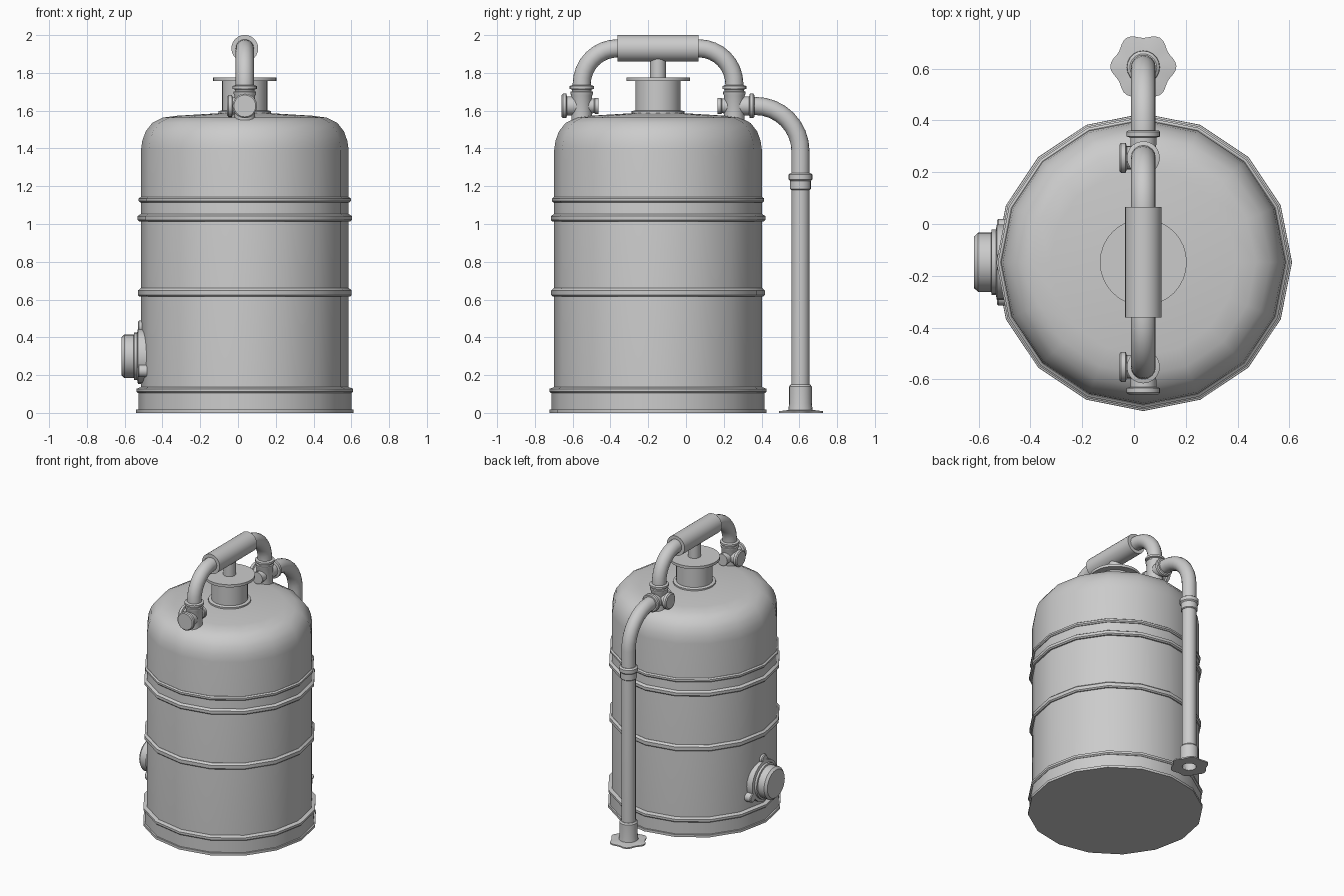
import bpy, bmesh
from math import cos, sin, pi, radians
from mathutils import Vector

cube = bpy.data.objects.get("Cube")
if cube:
    bpy.data.objects.remove(cube, do_unlink=True)

metal = bpy.data.materials.new("grey metal")
metal.use_nodes = True
metal.diffuse_color = (0.6, 0.6, 0.6, 1)
metal.node_tree.nodes["Principled BSDF"].inputs["Base Color"].default_value = (0.6, 0.6, 0.6, 1)

CX, CY = 0.036, -0.148       # tank axis
UP, LEFT, RIGHT = Vector((0, 0, 1)), Vector((1, 0, 0)), Vector((-1, 0, 0))
FRONT, BACK = Vector((0, -1, 0)), Vector((0, 1, 0))


def finish(obj, angle=32):
    bpy.ops.object.select_all(action="DESELECT")
    obj.select_set(True)
    bpy.context.view_layer.objects.active = obj
    bpy.ops.object.shade_smooth_by_angle(angle=radians(angle))
    return obj


def lathe(name, profile, origin, axis=UP, sides=20, hollow=False, lobes=0, depth=0):
    """Turn (radius, distance) pairs about an axis; hollow joins the ends of the profile."""
    bm = bmesh.new()
    turn = UP.rotation_difference(axis)
    rings = []
    for r, d in profile:
        ring = []
        for i in range(sides):
            a = 2 * pi * i / sides
            rr = r * (1 + depth * cos(lobes * a))
            ring.append(bm.verts.new(Vector(origin) + turn @ Vector((rr * cos(a), rr * sin(a), d))))
        rings.append(ring)
    pairs = list(zip(rings, rings[1:]))
    if hollow:
        pairs.append((rings[-1], rings[0]))
    else:
        bm.faces.new(rings[0])
        bm.faces.new(rings[-1])
    for low, high in pairs:
        for i in range(sides):
            j = (i + 1) % sides
            bm.faces.new((low[i], low[j], high[j], high[i]))
    bmesh.ops.recalc_face_normals(bm, faces=bm.faces)
    mesh = bpy.data.meshes.new(name)
    bm.to_mesh(mesh)
    bm.free()
    mesh.materials.append(metal)
    obj = bpy.data.objects.new(name, mesh)
    bpy.context.collection.objects.link(obj)
    return finish(obj)


def pipe(name, points, radius):
    """Round pipe along a list of points."""
    curve = bpy.data.curves.new(name, "CURVE")
    curve.dimensions = "3D"
    curve.bevel_depth = radius
    curve.bevel_resolution = 6
    curve.use_fill_caps = True
    spline = curve.splines.new("POLY")
    spline.points.add(len(points) - 1)
    for p, co in zip(spline.points, points):
        p.co = (*co, 1)
    curve.materials.append(metal)
    obj = bpy.data.objects.new(name, curve)
    bpy.context.collection.objects.link(obj)
    bpy.ops.object.select_all(action="DESELECT")
    obj.select_set(True)
    bpy.context.view_layer.objects.active = obj
    bpy.ops.object.convert(target="MESH")
    return finish(bpy.context.object)


def bend(y, z, radius, side, steps=8):
    """Quarter turn from level, starting at (y, z), to straight down."""
    angles = [pi / 2 * i / steps for i in range(steps + 1)]
    return [(CX, y + side * radius * sin(a), z - radius * (1 - cos(a))) for a in angles]


# Tank shell with rounded shoulder
lathe("tank_body", [(0.55, 0.01), (0.55, 1.39), (0.543, 1.44), (0.525, 1.49), (0.49, 1.535),
                    (0.435, 1.563), (0.36, 1.573), (0.13, 1.587)], (CX, CY, 0), sides=16)

# Base and hoops
lathe("base_plate", [(0.575, 0), (0.575, 0.018)], (CX, CY, 0), sides=16)
lathe("base_band", [(0.564, 0.01), (0.564, 0.12)], (CX, CY, 0), sides=16)
hoops = [("base_hoop", 0.108, 0.028, 0.574), ("middle_hoop", 0.62, 0.04, 0.566),
         ("lower_pair_hoop", 1.018, 0.034, 0.568), ("upper_pair_hoop", 1.118, 0.024, 0.562)]
for name, z, h, r in hoops:
    lathe(name, [(0.54, z - 0.004), (r - 0.008, z - 0.004), (r, z + 0.004), (r, z + h * 0.7),
                 (0.552, z + h), (0.54, z + h)], (CX, CY, 0), sides=16, hollow=True)

# Filler neck with lid and stem
lathe("filler_neck", [(0.14, 1.56), (0.14, 1.597), (0.12, 1.602), (0.12, 1.757), (0.168, 1.757),
                      (0.168, 1.776), (0.042, 1.776), (0.042, 1.88)], (CX, CY, 0), sides=32)

# Top handle: grip and two bent arms, each ending in a valve
GRIP_Z, GRIP_HALF, ARM = 1.93, 0.214, 0.19
lathe("handle_grip", [(0.071, -GRIP_HALF), (0.071, GRIP_HALF)], (CX, CY, GRIP_Z), BACK, sides=24)
VALVE_Z = 1.625
for label, side, out in (("front", -1, FRONT), ("rear", 1, BACK)):
    y = CY + side * GRIP_HALF
    path = [(CX, y - side * 0.05, GRIP_Z)] + bend(y, GRIP_Z, ARM, side)
    y += side * ARM
    pipe(label + "_handle_arm", path + [(CX, y, 1.66)], 0.048)
    lathe(label + "_valve_body", [(0.046, 1.535), (0.055, 1.545), (0.055, 1.68), (0.06, 1.69),
                                  (0.06, 1.70), (0.052, 1.703), (0.052, 1.712), (0.064, 1.716),
                                  (0.064, 1.73), (0.05, 1.735)], (CX, y, 0))
    lathe(label + "_valve_branch", [(0.042, -0.088), (0.042, -0.07), (0.038, -0.066), (0.05, 0.05),
                                    (0.05, 0.078), (0.065, 0.082), (0.065, 0.1), (0.058, 0.106)],
          (CX, y, VALVE_Z), out)
    lathe(label + "_valve_knob", [(0.045, 0), (0.045, 0.064), (0.058, 0.068), (0.058, 0.086),
                                  (0.05, 0.093)], (CX, y, VALVE_Z), RIGHT)

# Drain pipe from the rear valve to the floor
DRAIN_Y, DRAIN_BEND = 0.606, 0.24
path = [(CX, 0.32, VALVE_Z)] + bend(DRAIN_Y - DRAIN_BEND, VALVE_Z, DRAIN_BEND, 1)
pipe("drain_pipe", path + [(CX, DRAIN_Y, 0.1)], 0.048)
lathe("drain_coupling", [(0.05, 1.18), (0.055, 1.185), (0.055, 1.228), (0.063, 1.236),
                         (0.063, 1.262), (0.052, 1.27)], (CX, DRAIN_Y, 0))
lathe("drain_sleeve", [(0.046, 0.15), (0.046, 0), (0.066, 0), (0.06, 0.05), (0.06, 0.14),
                       (0.052, 0.15)], (CX, DRAIN_Y, 0), hollow=True)
lathe("drain_foot", [(0.05, 0), (0.119, 0), (0.119, 0.009), (0.064, 0.016), (0.05, 0.016)],
      (CX, DRAIN_Y + 0.003, 0), sides=48, hollow=True, lobes=6, depth=0.075)

# Side port: flange with three lugs and a chamfered cap
PORT = Vector((-0.45, CY, 0.30))
lathe("port_cap", [(0.146, 0), (0.146, 0.08), (0.126, 0.084), (0.126, 0.1), (0.115, 0.102),
                   (0.115, 0.152), (0.1, 0.168)], PORT, RIGHT, sides=24)
for i in range(3):
    a = pi / 2 + i * 2 * pi / 3
    spot = PORT + Vector((0, cos(a), sin(a))) * 0.155
    lathe(f"port_lug_{i + 1}", [(0.033, 0), (0.033, 0.074), (0.027, 0.08)], spot, RIGHT, sides=12)
